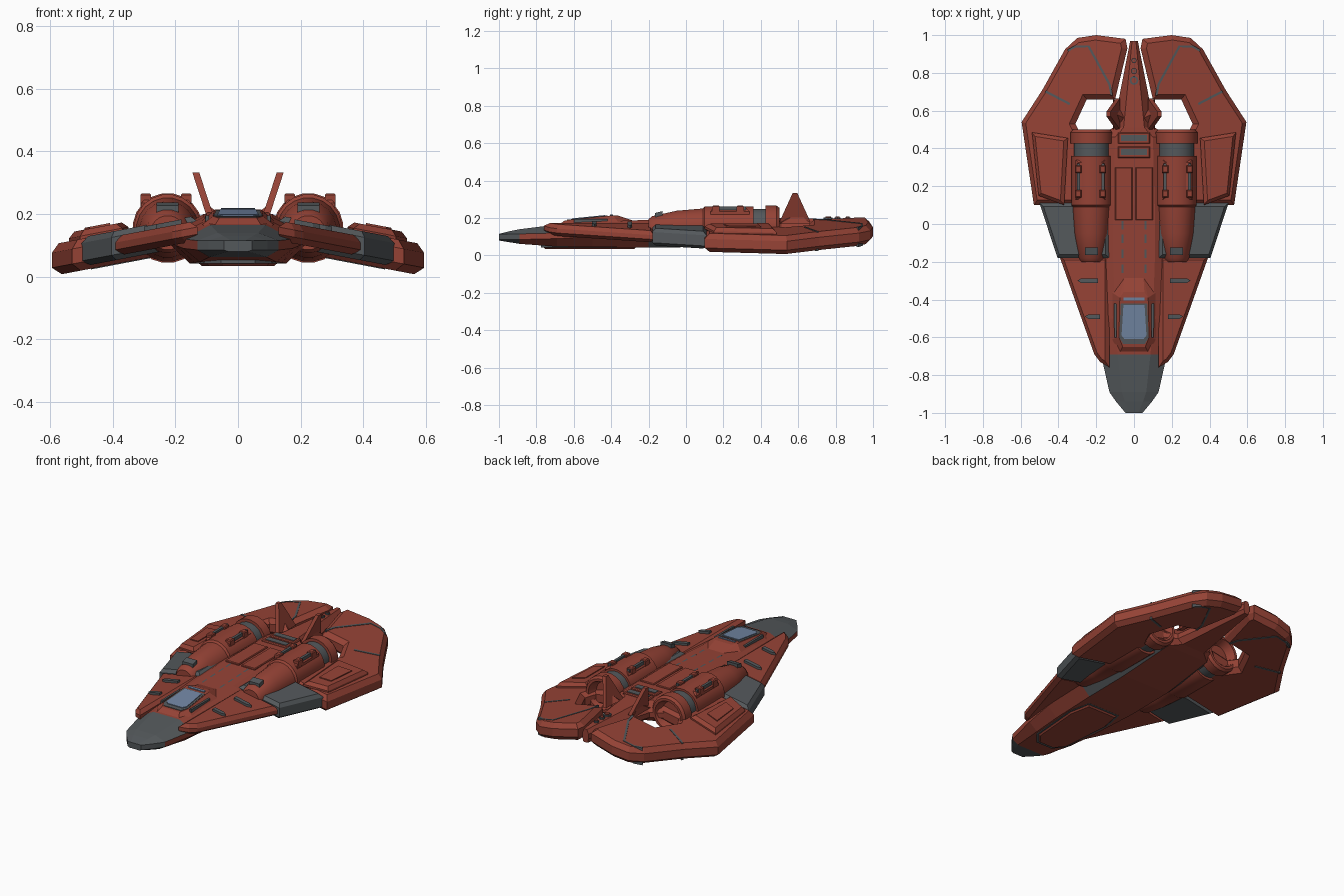
import bpy, bmesh, math
from mathutils import Vector

if "Cube" in bpy.data.objects:
    bpy.data.objects.remove(bpy.data.objects["Cube"])


def material(name, rgb):
    m = bpy.data.materials.new(name)
    m.use_nodes = True
    m.diffuse_color = (*rgb, 1)
    m.node_tree.nodes["Principled BSDF"].inputs["Base Color"].default_value = (*rgb, 1)
    return m


RED = material("brick red", (0.30, 0.055, 0.036))
GREY = material("slate grey", (0.088, 0.098, 0.105))
BLUE = material("canopy blue", (0.17, 0.24, 0.37))


def finish(name, bm, mats, mirror=False, rule=None):
    bmesh.ops.recalc_face_normals(bm, faces=bm.faces)
    if rule:
        for f in bm.faces:
            f.material_index = rule(f.calc_center_median(), f.normal)
    me = bpy.data.meshes.new(name)
    bm.to_mesh(me)
    bm.free()
    for m in mats:
        me.materials.append(m)
    ob = bpy.data.objects.new(name, me)
    bpy.context.collection.objects.link(ob)
    if mirror:
        ob.modifiers.new("mirror", "MIRROR").use_mirror_merge = False
    return ob


def slab(name, outline, top, bottom, mat, mirror=False, chamfer=0):
    """Plate between two height functions, with optional chamfered rims."""
    bm = bmesh.new()
    a = [bm.verts.new((x, y, top(x, y) - chamfer)) for x, y in outline]
    b = [bm.verts.new((x, y, bottom(x, y) + chamfer)) for x, y in outline]
    caps = [bm.faces.new(a), bm.faces.new(b[::-1])]
    for i in range(len(a)):
        j = (i + 1) % len(a)
        bm.faces.new((a[i], b[i], b[j], a[j]))
    bmesh.ops.recalc_face_normals(bm, faces=bm.faces)
    if chamfer:
        for cap in caps:
            bmesh.ops.inset_region(bm, faces=[cap], thickness=chamfer, depth=chamfer,
                                   use_even_offset=True)
    return finish(name, bm, [mat], mirror)


def rect(x0, x1, y0, y1):
    return [(x0, y0), (x1, y0), (x1, y1), (x0, y1)]


def ribbon(path, w):
    """Outline of a thin strip following a path."""
    left, right = [], []
    for i, p in enumerate(path):
        d = Vector(path[min(i + 1, len(path) - 1)]) - Vector(path[max(i - 1, 0)])
        n = Vector((-d.y, d.x)).normalized() * w / 2
        left.append(tuple(Vector(p) + n))
        right.append(tuple(Vector(p) - n))
    return left + right[::-1]


def loft(name, rings, mats, mirror=False, rule=None):
    bm = bmesh.new()
    rows = [[bm.verts.new(p) for p in r] for r in rings]
    n = len(rows[0])
    for r, s in zip(rows, rows[1:]):
        for i in range(n):
            j = (i + 1) % n
            bm.faces.new((r[i], r[j], s[j], s[i]))
    bm.faces.new(rows[0])
    bm.faces.new(rows[-1][::-1])
    return finish(name, bm, mats, mirror, rule)


def solid(name, points, mat, mirror=False):
    bm = bmesh.new()
    for p in points:
        bm.verts.new(p)
    bmesh.ops.convex_hull(bm, input=bm.verts)
    return finish(name, bm, [mat], mirror)


def smooth(ob):
    bpy.ops.object.select_all(action="DESELECT")
    ob.select_set(True)
    bpy.context.view_layer.objects.active = ob
    bpy.ops.object.shade_smooth_by_angle(angle=math.radians(30))


def level(offset):
    """Height function following the drooping wing plane."""
    return lambda x, y: 0.165 - 0.19 * x + offset


def flat(z):
    return lambda x, y: z


# Central hull: y, half width, bottom, middle, top
stations = [(-1, .045, .08, .1, .115), (-.94, .095, .07, .1, .13), (-.89, .13, .062, .1, .14),
            (-.69, .175, .047, .105, .165), (-.5, .2, .045, .115, .18), (-.2, .22, .042, .12, .19),
            (.1, .22, .045, .12, .2), (.46, .2, .08, .13, .2), (.51, .11, .09, .13, .2),
            (.97, .02, .11, .15, .19)]
rings = []
for y, w, zb, zm, zt in stations:
    half = [(w * .5, zt), (w, zm + .015), (w, zm - .015), (w * .7, zb)]
    rings.append([(x, y, z) for x, z in half] + [(-x, y, z) for x, z in half[::-1]])


def hull_colour(c, n):
    nose = c.y < -.89
    nose_strip = c.y < -.69 and n.z > .9
    chine = -.2 < c.y < .46 and -.95 < n.z < -.3
    return int(nose or nose_strip or chine)


loft("hull", rings, [RED, GREY], rule=hull_colour)

# Wings
wing = [(.13, .1), (.53, .1), (.595, .54), (.485, .71), (.365, .925), (.3, .985), (.2, 1),
        (.045, .98), (.035, .93), (.1, .66), (.25, .66), (.31, .53), (.28, .47), (.13, .47)]
slab("rear_wing", wing, level(.05), level(-.05), RED, True, .026)
slab("wing_grey_section", [(.13, -.18), (.405, -.18), (.5, .11), (.13, .11)],
     level(.055), level(-.038), GREY, True, .018)
slab("wing_strake", [(.13, -.76), (.18, -.73), (.21, -.69), (.285, -.48), (.395, -.17), (.13, -.17)],
     level(.038), level(-.025), RED, True, .02)

# Panel seams running through the wings
for name, path in (("wing_seam", [(.34, .635), (.468, .702)]),
                   ("tail_seam", [(.35, .918), (.31, .94), (.24, .94), (.13, .74), (.118, .68)])):
    slab(name, ribbon(path, .012), level(.053), level(-.053), GREY, True)

# Raised wing panels with their small cover plates
slab("wing_panel", [(.37, .1), (.505, .15), (.54, .485), (.35, .455)],
     level(.078), level(.03), RED, True, .018)
slab("panel_cover", [(.41, .2), (.475, .22), (.49, .4), (.41, .38)],
     level(.084), level(.07), RED, True)

# Leading edge spikes
for y, x0, x1 in ((-.3, .19, .3), (-.49, .18, .26)):
    slab("edge_spike", [(x0, y - .012), (x1 - .02, y - .012), (x1, y), (x1 - .02, y + .012), (x0, y + .012)],
         level(.052), level(.02), GREY, True)

# Engine pods: y, radius, axis height
profile = [(-.2, .055, .14), (-.18, .068, .143), (-.05, .09, .15), (.09, .1, .152), (.1, .108, .155),
           (.36, .108, .155), (.36, .095, .155), (.425, .095, .155), (.425, .112, .155),
           (.485, .112, .155), (.5, .1, .155), (.5, .085, .155), (.45, .065, .155)]
SIDES = 20
rings = [[(.225 + r * math.cos(a), y, zc + r * math.sin(a))
          for a in (2 * math.pi * (i + .5) / SIDES for i in range(SIDES))]
         for y, r, zc in profile]
smooth(loft("engine_pod", rings, [RED, GREY], True,
            lambda c, n: int(.361 < c.y < .424 or (c.y == .45))))

# Pod fittings: side rods, their collars and nose slots
for x in (.165, .295):
    slab("pod_rod", rect(x - .008, x + .008, .15, .32), flat(.262), flat(.22), GREY, True)
    for y in (.16, .29):
        slab("rod_collar", rect(x - .017, x + .017, y - .02, y + .02), flat(.266), flat(.22), RED, True, .005)
slab("pod_saddle", rect(.15, .31, .13, .34), flat(.25), flat(.2), RED, True, .015)
slab("pod_slot", rect(.19, .26, -.165, -.125), lambda x, y: .243 + .25 * (y + .1),
     flat(.18), GREY, True)

# Leaning tail fins
solid("tail_fin", [(x + dx, y, z) for x, y, z in
                   ((.085, .5, .18), (.085, .665, .18), (.135, .57, .333), (.135, .595, .333))
                   for dx in (-.011, .011)], RED, True)
solid("fin_root", [(.05, .56, .19), (.11, .5, .17), (.11, .67, .17), (.09, .58, .225), (.1, .6, .225)],
      RED, True)

# Canopy collar, frame and glass
base = [(.08, -.69, .155), (.115, -.61, .165), (.12, -.36, .175), (.05, -.28, .185)]
crown = [(.06, -.65, .186), (.08, -.6, .193), (.075, -.39, .214), (.055, -.36, .212)]
solid("canopy_collar", [(s * x, y, z) for x, y, z in base + crown for s in (-1, 1)], RED)


def canopy(offset):
    return lambda x, y: .253 + .1 * y + offset


slab("canopy_frame", [(-.058, -.635), (.058, -.635), (.078, -.6), (.07, -.42), (-.07, -.42), (-.078, -.6)],
     canopy(.002), canopy(-.007), GREY)
slab("canopy_glass", [(-.05, -.61), (.05, -.61), (.066, -.59), (.056, -.43), (-.056, -.43), (-.066, -.59)],
     canopy(.006), canopy(-.003), BLUE)
slab("rear_window", rect(-.055, .055, -.405, -.39), canopy(.005), canopy(-.003), BLUE)
slab("canopy_side_slot", ribbon([(.098, -.6), (.1, -.42)], .012), flat(.195), flat(.17), GREY, True)

# Spine plates, slats and dashes
slab("spine_plate", rect(.008, .1, .02, .3), flat(.207), flat(.18), RED, True, .004)
for y in (.38, .455):
    slab("spine_slat_frame", rect(-.085, .085, y - .03, y + .03), flat(.208), flat(.18), RED, chamfer=.005)
    slab("spine_slat", rect(-.068, .068, y - .016, y + .016), flat(.211), flat(.19), GREY)
for y in (-.26, -.18, -.1, -.03):
    slab("spine_dash", rect(.055, .065, y, y + .045), lambda x, y: .2 + .033 * (y - .1),
         flat(.17), GREY, True)

# Spine rivets
for y, r in ((.76, .024), (.81, .016), (.865, .014)):
    disc = [(r * math.cos(a), y + r * math.sin(a)) for a in (math.pi * i / 4 for i in range(8))]
    slab("spine_rivet", disc, flat(.202), flat(.17), GREY)
    slab("rivet_cap", [(x * .6, y + (v - y) * .6) for x, v in disc], flat(.207), flat(.18), RED)

# Belly panel on a grey surround
belly = [(.05, -.76), (.1, -.7), (.125, -.4), (.1, -.27)]
belly += [(-x, y) for x, y in belly[::-1]]
slab("belly_surround", [(x * 1.08, y * 1.06 + .03) for x, y in belly], flat(.07), flat(.042), GREY)
slab("belly_panel", belly, flat(.07), flat(.034), RED, chamfer=.008)
